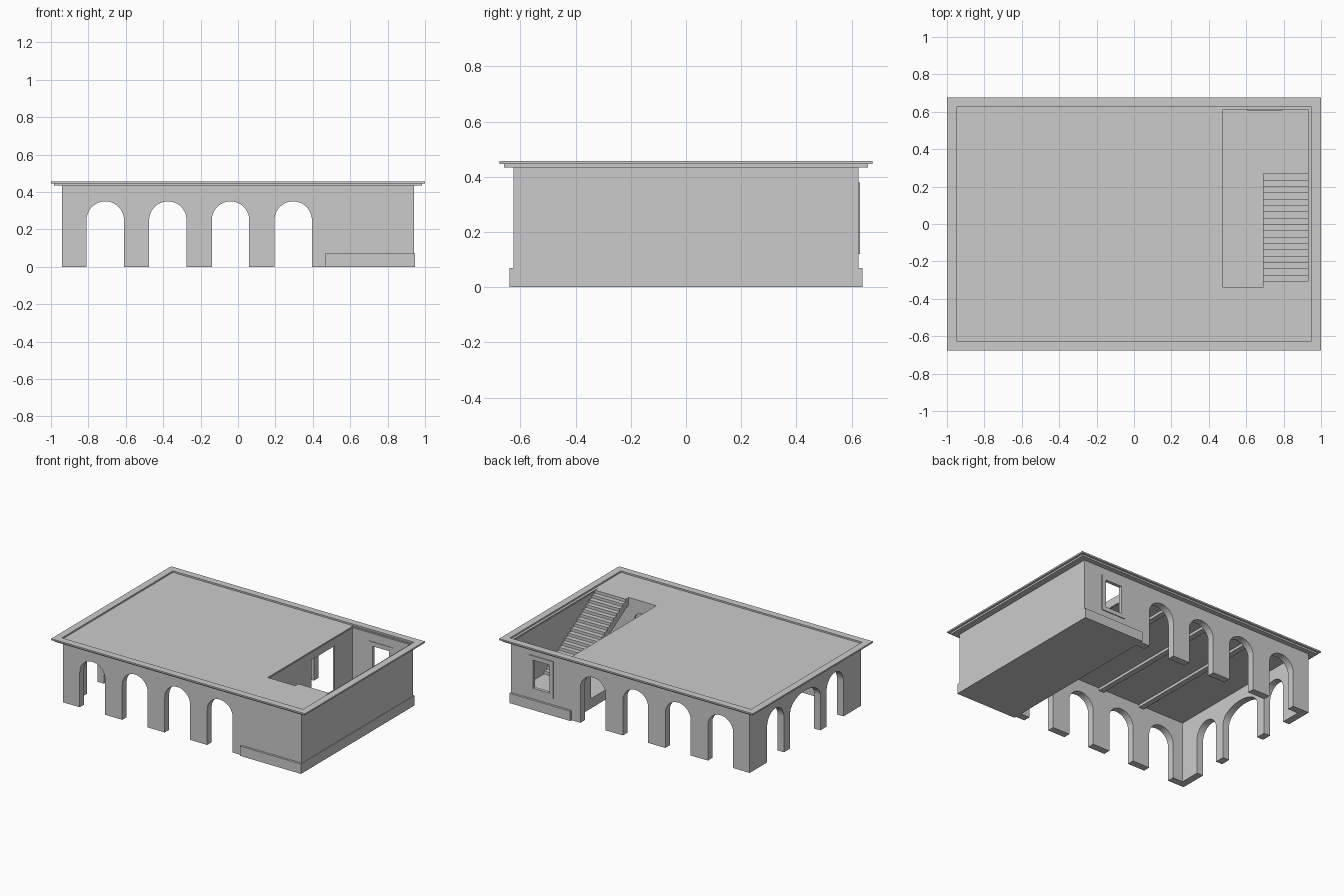
import bpy, bmesh, math

if "Cube" in bpy.data.objects:
    bpy.data.objects.remove(bpy.data.objects["Cube"])

TOP = 0.438      # top of all walls
FLOOR = 0.07     # room floor level


def finish(name, bm):
    bmesh.ops.remove_doubles(bm, verts=bm.verts, dist=1e-5)
    bmesh.ops.recalc_face_normals(bm, faces=bm.faces)
    me = bpy.data.meshes.new(name)
    bm.to_mesh(me)
    bm.free()
    ob = bpy.data.objects.new(name, me)
    bpy.context.collection.objects.link(ob)
    bpy.context.view_layer.objects.active = ob
    ob.select_set(True)
    bpy.ops.object.shade_smooth_by_angle(angle=math.radians(30))
    ob.select_set(False)
    return ob


def boxes(name, items):
    """One object from several (x0, x1, y0, y1, z0, z1) boxes."""
    bm = bmesh.new()
    for x0, x1, y0, y1, z0, z1 in items:
        vs = bmesh.ops.create_cube(bm, size=1)["verts"]
        for v in vs:
            v.co.x = x1 if v.co.x > 0 else x0
            v.co.y = y1 if v.co.y > 0 else y0
            v.co.z = z1 if v.co.z > 0 else z0
    me = bpy.data.meshes.new(name)
    bm.to_mesh(me)
    bm.free()
    ob = bpy.data.objects.new(name, me)
    bpy.context.collection.objects.link(ob)
    return ob


def prism(name, pts, along, d0, d1):
    """Extrude a (u, z) outline; u runs along x or y, depth d0..d1 on the other axis."""
    bm = bmesh.new()
    place = (lambda u, z, d: (u, d, z)) if along == "x" else (lambda u, z, d: (d, u, z))
    f = bm.faces.new([bm.verts.new(place(u, z, d0)) for u, z in pts])
    r = bmesh.ops.extrude_face_region(bm, geom=[f])
    for v in r["geom"]:
        if isinstance(v, bmesh.types.BMVert):
            v.co = place(v.co.x if along == "x" else v.co.y, v.co.z, d1)
    return finish(name, bm)


def wall_outline(u0, u1, z0, openings):
    """Wall outline with openings (centre, half width, spring z, rise) from the foot."""
    pts = [(u0, z0)]
    for c, r, spring, rise in openings:
        pts.append((c - r, z0))
        n = 24 if rise else 1
        for i in range(n + 1):
            a = math.pi * (1 - i / n)
            pts.append((c + r * math.cos(a), spring + rise * math.sin(a)))
        pts.append((c + r, z0))
    return pts + [(u1, z0), (u1, TOP), (u0, TOP)]


def mirror_y(ob):
    m = ob.modifiers.new("mirror", "MIRROR")
    m.use_axis = (False, True, False)


def ring(name, ox, oy, ix, iy, z0, z1):
    return boxes(name, [(-ox, ox, -oy, -iy, z0, z1), (-ox, ox, iy, oy, z0, z1),
                        (-ox, -ix, -iy, iy, z0, z1), (ix, ox, -iy, iy, z0, z1)])


# Arcades on the front, back and left side
arches = [(-0.71 + 0.335 * i, 0.1, 0.25, 0.1) for i in range(4)]
mirror_y(prism("long_arcade", wall_outline(-0.94, 0.47, 0, arches), "x", -0.625, -0.575))
side = [(-0.335, 0.095, 0.25, 0.1), (0, 0.17, 0.25, 0.1), (0.335, 0.095, 0.25, 0.1)]
prism("side_arcade", wall_outline(-0.62, 0.62, 0, side), "y", -0.94, -0.89)

# Ceiling beams under the terrace, between the arches
boxes("ceiling_beams", [(x - 0.02, x + 0.02, -0.575, 0.575, 0.415, TOP)
                        for x in (-0.543, -0.208, 0.127)])

# Room base and walls
boxes("room_plinth", [(0.465, 0.945, -0.64, 0.64, 0, FLOOR)])
boxes("room_front_wall", [(0.47, 0.94, -0.625, -0.612, FLOOR, TOP)])
boxes("room_right_wall", [(0.93, 0.94, -0.625, 0.625, FLOOR, TOP)])
prism("room_inner_wall", wall_outline(-0.62, 0.62, FLOOR, [(0.28, 0.13, 0.385, 0)]),
      "y", 0.462, 0.475)
prism("room_cross_wall", wall_outline(0.475, 0.93, FLOOR, [(0.585, 0.065, 0.29, 0.065)]),
      "x", -0.36, -0.345)

# Back wall with window and its frame
wx0, wx1, wz0, wz1 = 0.635, 0.765, 0.15, 0.35


def window(name, x0, x1, z0, z1, y0, y1):
    boxes(name, [(x0, wx0, y0, y1, z0, z1), (wx1, x1, y0, y1, z0, z1),
                 (wx0, wx1, y0, y1, z0, wz0), (wx0, wx1, y0, y1, wz1, z1)])


window("room_back_wall", 0.47, 0.94, FLOOR, TOP, 0.612, 0.625)
window("window_frame", wx0 - 0.03, wx1 + 0.03, wz0 - 0.03, wz1 + 0.03, 0.608, 0.631)

# Terrace slab around the stair opening
z0, z1 = 0.434, 0.446
boxes("terrace_slab", [(-0.96, 0.472, -0.635, 0.635, z0, z1),
                       (0.472, 0.96, -0.635, -0.34, z0, z1),
                       (0.472, 0.96, 0.618, 0.635, z0, z1),
                       (0.933, 0.96, -0.34, 0.618, z0, z1)])

# Stepped cornice and rim
ring("lower_cornice", 0.985, 0.66, 0.945, 0.62, 0.434, 0.446)
ring("roof_rim", 1.0, 0.675, 0.95, 0.625, 0.446, 0.457)

# Staircase climbing toward the front
n = 18
run, rise = 0.61 / n, (z1 - FLOOR) / n
steps = [(0.27, FLOOR)]
for i in range(n):
    y, z = 0.27 - i * run, FLOOR + (i + 1) * rise
    steps += [(y, z), (y - run, z)]
steps += [(-0.34, z1 - 0.05), (0.27 - 2 * run, FLOOR)]
prism("staircase", steps, "y", 0.69, 0.93)
